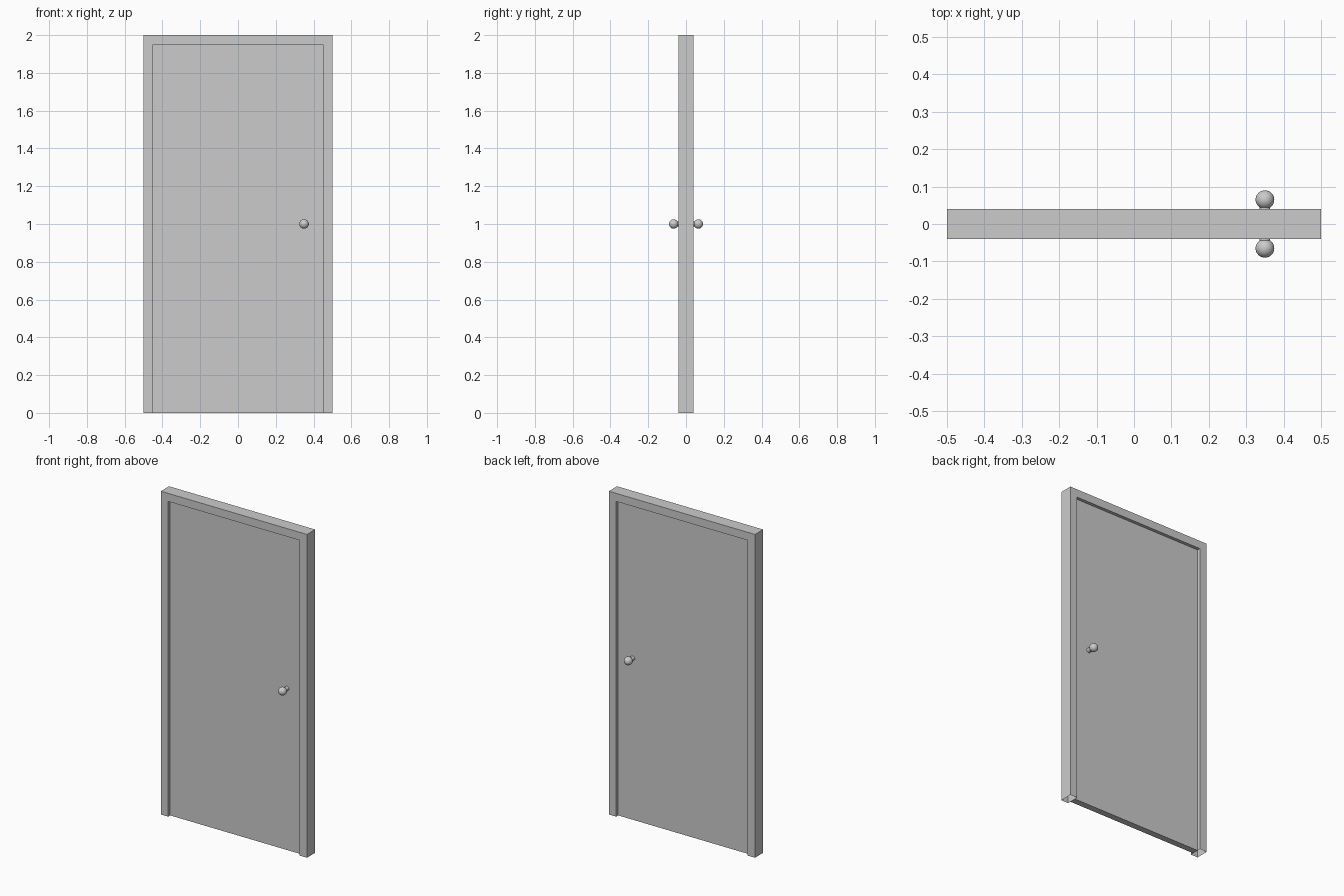
import bpy, bmesh
from math import radians

if "Cube" in bpy.data.objects:
    bpy.data.objects.remove(bpy.data.objects["Cube"])

W, H, D = 0.5, 2.0, 0.04      # frame half width, height, half depth
T = 0.05                      # frame border width
PANEL = 0.02                  # panel half thickness
KNOB_X, KNOB_Z = 0.35, 1.0


# Door frame: U-shaped profile extruded through the depth, open under the jambs
bm = bmesh.new()
i = W - T
profile = [(-W, 0), (-W, H), (W, H), (W, 0), (i, 0), (i, H - T), (-i, H - T), (-i, 0)]
face = bm.faces.new([bm.verts.new((x, -D, z)) for x, z in profile])
ext = bmesh.ops.extrude_face_region(bm, geom=[face], use_keep_orig=True)
moved = [g for g in ext["geom"] if isinstance(g, bmesh.types.BMVert)]
bmesh.ops.translate(bm, verts=moved, vec=(0, 2 * D, 0))
bmesh.ops.recalc_face_normals(bm, faces=bm.faces)
bottoms = [f for f in bm.faces if all(abs(v.co.z) < 1e-6 for v in f.verts)]
bmesh.ops.delete(bm, geom=bottoms, context='FACES_ONLY')
mesh = bpy.data.meshes.new("door_frame")
bm.to_mesh(mesh)
bm.free()
bpy.context.collection.objects.link(bpy.data.objects.new("door_frame", mesh))

# Recessed door panel
bpy.ops.mesh.primitive_cube_add(size=1, location=(0, 0, (H - T) / 2))
panel = bpy.context.object
panel.name = "door_panel"
panel.scale = (2 * i, 2 * PANEL, H - T)
bpy.ops.object.transform_apply(location=False, rotation=False, scale=True)


# Round knob on a short neck, one on each side
def add_knob(side, label):
    bpy.ops.mesh.primitive_cylinder_add(
        vertices=32, radius=0.014, depth=0.03,
        location=(KNOB_X, side * 0.035, KNOB_Z), rotation=(radians(90), 0, 0))
    bpy.context.object.name = label + "_knob_neck"
    bpy.ops.object.shade_smooth_by_angle()
    bpy.ops.mesh.primitive_uv_sphere_add(
        segments=32, ring_count=16, radius=0.025,
        location=(KNOB_X, side * 0.065, KNOB_Z))
    bpy.context.object.name = label + "_knob"
    bpy.ops.object.shade_smooth()


add_knob(-1, "front")
add_knob(1, "back")
